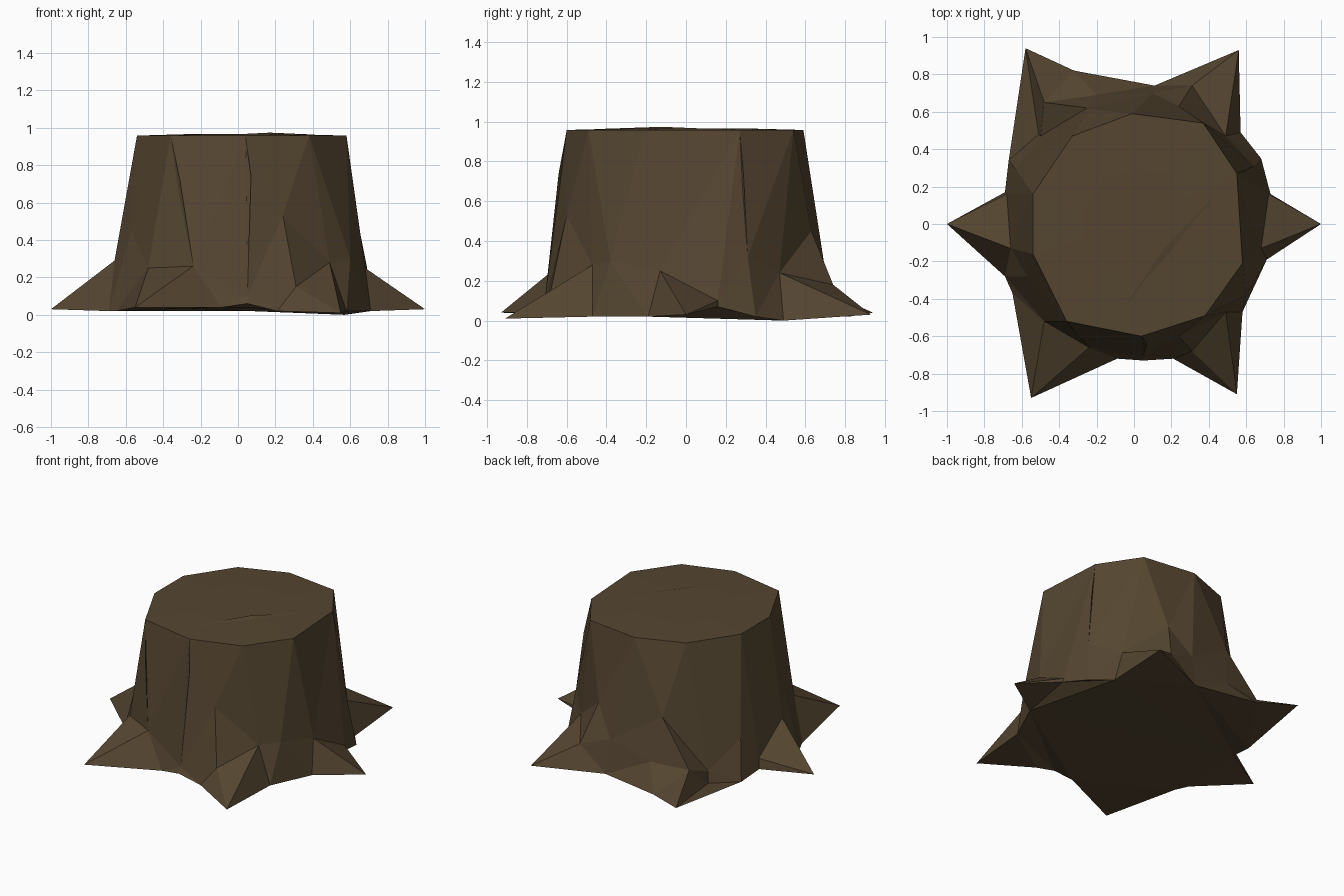
import bpy
import bmesh
from mathutils import Vector

cube = bpy.data.objects.get("Cube")
if cube:
    bpy.data.objects.remove(cube, do_unlink=True)

# One bark colour for the whole stump
bark = bpy.data.materials.new("dark bark brown")
bark.use_nodes = True
colour = (0.09, 0.06, 0.03, 1)
bark.diffuse_color = colour
bark.node_tree.nodes["Principled BSDF"].inputs["Base Color"].default_value = colour
bark.node_tree.nodes["Principled BSDF"].inputs["Roughness"].default_value = 0.9

RIM_HEIGHT = 0.958

# Cut rim of the trunk, counterclockwise
rim = [(.55, .27), (.37, .54), (-.01, .59), (-.33, .47), (-.54, .16),
       (-.54, -.16), (-.36, -.52), (.04, -.6), (.38, -.49), (.58, -.21)]

# Each root is a run of columns, counterclockwise: ground point,
# an optional knuckle, then the shoulder where the root meets the trunk
left_root = [((.71, -.19, .02), (.68, -.13, .25)),
             ((1, 0, .03), (.68, -.13, .25)),
             ((.73, .16, .07), (.72, .16, .1)),
             ((.68, .35, .02), (.64, .31, .32))]
back_left_root = [((.57, .49, 0), (.49, .47, .24)),
                  ((.56, .93, .03), (.49, .47, .24)),
                  ((.11, .74, .02), (.31, .74, .18), (.24, .63, .45)),
                  ((.11, .74, .02), (.1, .7, .25))]
back_right_root = [((-.32, .82, .02), (-.2, .69, .17), (-.25, .62, .47)),
                   ((-.58, .94, .04), (-.48, .65, .17), (-.25, .62, .47)),
                   ((-.51, .48, .02), (-.5, .47, .1))]
right_root = [((-.67, .34, .02), (-.63, .29, .3)),
              ((-.69, .17, .05), (-.68, .16, .12)),
              ((-1, 0, .03), (-.66, -.13, .29)),
              ((-.69, -.28, .02), (-.57, -.28, .45))]
front_right_root = [((-.65, -.37, .02), (-.48, -.52, .25)),
                    ((-.55, -.93, .04), (-.48, -.52, .25)),
                    ((-.09, -.72, .04), (-.24, -.66, .26)),
                    ((.05, -.73, .06), (.05, -.71, .1))]
front_left_root = [((.21, -.72, .02), (.24, -.6, .53)),
                   ((.21, -.72, .02), (.31, -.68, .15), (.24, -.6, .53)),
                   ((.55, -.91, .01), (.49, -.47, .28)),
                   ((.58, -.47, .02), (.6, -.38, .3))]
columns = (left_root + back_left_root + back_right_root
           + right_root + front_right_root + front_left_root)


def finish(bm, name):
    """Turn a bmesh into a flat-shaded bark object."""
    bmesh.ops.recalc_face_normals(bm, faces=bm.faces)
    mesh = bpy.data.meshes.new(name)
    bm.to_mesh(mesh)
    bm.free()
    mesh.materials.append(bark)
    obj = bpy.data.objects.new(name, mesh)
    bpy.context.scene.collection.objects.link(obj)


def nearest_rim(point):
    x, y = min(rim, key=lambda r: (Vector(r) - Vector(point[:2])).length)
    return (x, y, RIM_HEIGHT)


def build_stump():
    bm = bmesh.new()
    made = {}

    def vert(point):
        if point not in made:
            made[point] = bm.verts.new(point)
        return made[point]

    def face(points):
        unique = list(dict.fromkeys(points))
        if len(unique) > 2:
            bm.faces.new([vert(p) for p in unique])

    # Root skirt, knuckles and trunk walls
    for i, column in enumerate(columns):
        following = columns[(i + 1) % len(columns)]
        ground, knuckle, shoulder = column[0], column[1], column[-1]
        next_ground, next_knuckle, next_shoulder = (
            following[0], following[1], following[-1])
        face([ground, next_ground, next_knuckle, knuckle])
        face([knuckle, next_knuckle, next_shoulder, shoulder])
        face([shoulder, next_shoulder,
              nearest_rim(next_shoulder), nearest_rim(shoulder)])

    # Underside
    face([column[0] for column in columns])

    # Slightly domed cut face
    inner = [(x * .5, y * .5, .966) for x, y in rim]
    outer = [(x, y, RIM_HEIGHT) for x, y in rim]
    for i in range(len(rim)):
        j = (i + 1) % len(rim)
        face([outer[i], outer[j], inner[j], inner[i]])
    face(inner)

    bmesh.ops.triangulate(bm, faces=bm.faces[:], quad_method='SHORT_EDGE')
    finish(bm, "stump")


def build_splinter(name, points):
    """Thin raised sliver of wood."""
    bm = bmesh.new()
    for p in points:
        bm.verts.new(p)
    bmesh.ops.convex_hull(bm, input=bm.verts[:])
    finish(bm, name)


build_stump()

# Bark splinters down the trunk and a raised grain sliver on the cut face
build_splinter("front_splinter", [(.04, -.6, .955), (.02, -.62, .6),
                                  (.07, -.64, .74), (.05, -.71, .1)])
build_splinter("front_right_splinter", [(-.36, -.52, .955), (-.34, -.54, .6),
                                        (-.31, -.59, .72), (-.24, -.66, .27)])
build_splinter("left_splinter", [(.55, .27, .955), (.57, .26, .6),
                                 (.595, .29, .72), (.64, .31, .32)])
build_splinter("cut_face_grain", [(-.05, -.44, .963), (.42, .14, .963),
                                  (.17, -.12, .974), (.24, -.14, .96)])
